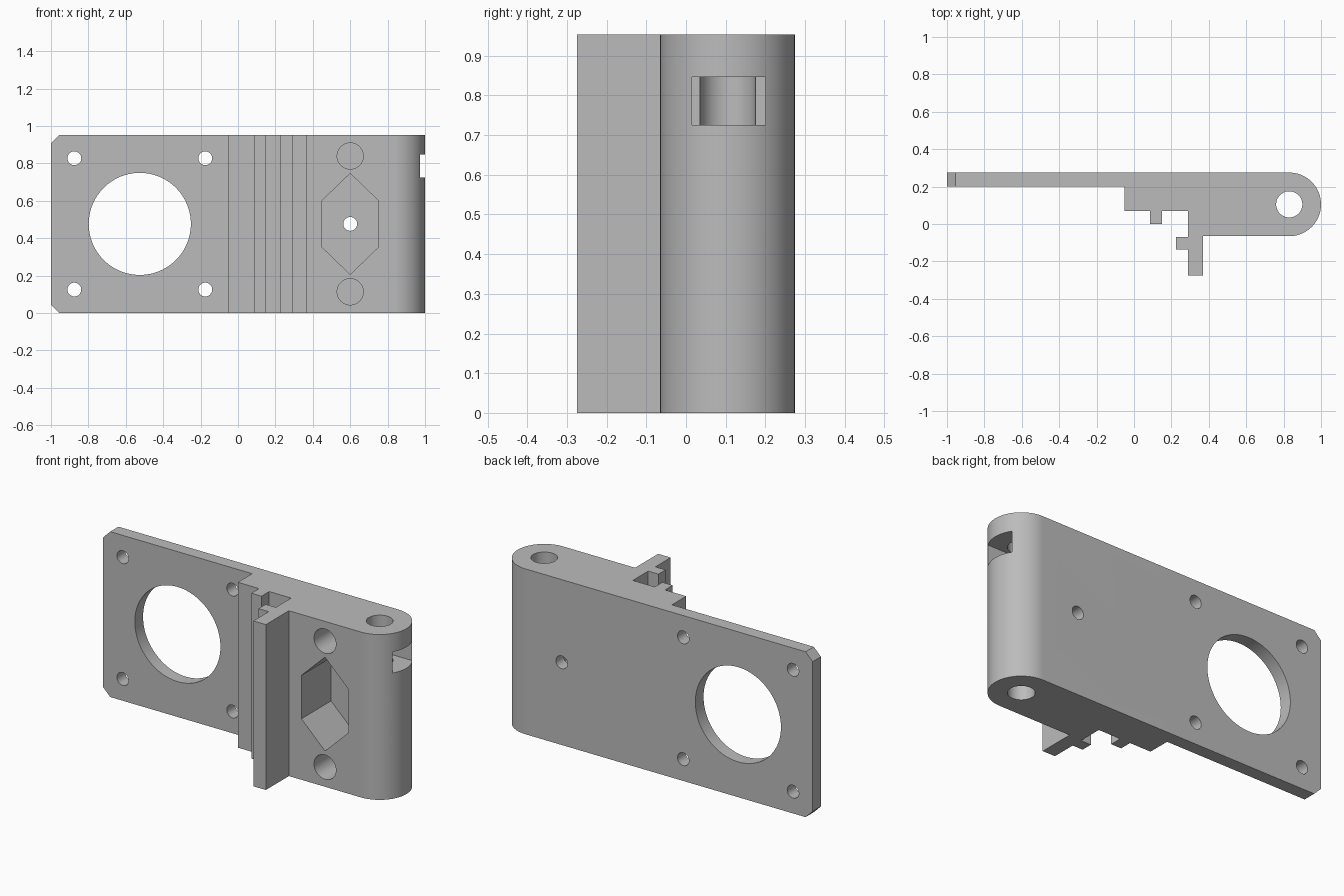
import bpy, bmesh, math
from mathutils import Vector

if "Cube" in bpy.data.objects:
    bpy.data.objects.remove(bpy.data.objects["Cube"], do_unlink=True)

H = 0.953          # height
MID = H / 2
BACK = 0.275       # rear face
POCKET = 0.205     # floor of the blind pockets

grey = bpy.data.materials.new("plain_grey")
grey.use_nodes = True
grey.diffuse_color = (0.5, 0.5, 0.5, 1)
grey.node_tree.nodes["Principled BSDF"].inputs["Base Color"].default_value = (0.5, 0.5, 0.5, 1)


def prism(name, points, direction):
    """Extrude a closed outline of 3D points along a direction."""
    bm = bmesh.new()
    face = bm.faces.new([bm.verts.new(p) for p in points])
    ext = bmesh.ops.extrude_face_region(bm, geom=[face])
    moved = [v for v in ext["geom"] if isinstance(v, bmesh.types.BMVert)]
    bmesh.ops.translate(bm, verts=moved, vec=Vector(direction))
    bmesh.ops.recalc_face_normals(bm, faces=bm.faces[:])
    mesh = bpy.data.meshes.new(name)
    bm.to_mesh(mesh)
    bm.free()
    obj = bpy.data.objects.new(name, mesh)
    bpy.context.collection.objects.link(obj)
    mesh.materials.append(grey)
    return obj


def circle(cx, cy, r, n=48):
    return [(cx + r * math.cos(math.tau * i / n), cy + r * math.sin(math.tau * i / n))
            for i in range(n)]


cutters = []


def cut_y(name, outline, end):
    """Cutter with an x-z outline, entering from the front and ending at y = end."""
    cutters.append(prism(name, [(x, -0.5, z) for x, z in outline], (0, end + 0.5, 0)))


# Bracket body: plate, stepped rails and rounded hinge end in one profile
pivot_x, pivot_y, end_r = 0.83, 0.105, 0.17
outline = [(-1, BACK), (-1, 0.2), (-0.05, 0.2), (-0.05, 0.07), (0.085, 0.07), (0.085, 0),
           (0.15, 0), (0.15, 0.07), (0.29, 0.07), (0.29, -0.07), (0.225, -0.07),
           (0.225, -0.135), (0.29, -0.135), (0.29, -BACK), (0.37, -BACK), (0.37, -0.065)]
for i in range(41):
    a = math.pi * (i / 40 - 0.5)
    outline.append((pivot_x + end_r * math.cos(a), pivot_y + end_r * math.sin(a)))
bracket = prism("bracket", [(x, y, 0) for x, y in outline], (0, 0, H))

# Large opening and mounting holes through the plate
cut_y("motor_opening_cutter", circle(-0.525, MID, 0.273, 96), 0.5)
for x in (-0.875, -0.175):
    for dz in (-0.351, 0.351):
        cut_y("mounting_hole_cutter", circle(x, MID + dz, 0.037, 32), 0.5)

# Stretched hexagonal pocket, its screw hole and two round blind holes
hexagon = [(0.6, MID + 0.27), (0.45, MID + 0.125), (0.45, MID - 0.125),
           (0.6, MID - 0.27), (0.75, MID - 0.125), (0.75, MID + 0.125)]
cut_y("hex_pocket_cutter", hexagon, POCKET)
cut_y("screw_hole_cutter", circle(0.6, MID, 0.037, 32), 0.5)
for dz in (-0.363, 0.363):
    cut_y("blind_hole_cutter", circle(0.6, MID + dz, 0.07), POCKET)

# Chamfered plate corners
for s in (-1, 1):
    edge = MID + s * MID
    cut_y("corner_cutter", [(-1.045, edge), (-1.045, edge + s * 0.045),
                            (-0.91, edge + s * 0.045), (-1, edge - s * 0.045)], 0.5)

# Vertical pin hole and the side slot that reaches it
cutters.append(prism("pin_hole_cutter",
                     [(x, y, -0.1) for x, y in circle(pivot_x, pivot_y, 0.07)], (0, 0, H + 0.2)))
cutters.append(prism("side_slot_cutter",
                     [(pivot_x, 0.015, 0.725), (pivot_x, 0.2, 0.725),
                      (pivot_x, 0.2, 0.847), (pivot_x, 0.015, 0.847)], (0.3, 0, 0)))

# Cut everything, then remove the cutters
for cutter in cutters:
    mod = bracket.modifiers.new(cutter.name, "BOOLEAN")
    mod.operation = "DIFFERENCE"
    mod.solver = "EXACT"
    mod.object = cutter
bpy.context.view_layer.update()
depsgraph = bpy.context.evaluated_depsgraph_get()
result = bpy.data.meshes.new_from_object(bracket.evaluated_get(depsgraph))
bracket.modifiers.clear()
bracket.data = result
for cutter in cutters:
    bpy.data.objects.remove(cutter, do_unlink=True)

# Smooth the curved walls, keep the edges sharp
bpy.ops.object.select_all(action="DESELECT")
bracket.select_set(True)
bpy.context.view_layer.objects.active = bracket
bpy.ops.object.shade_smooth_by_angle(angle=math.radians(30))
